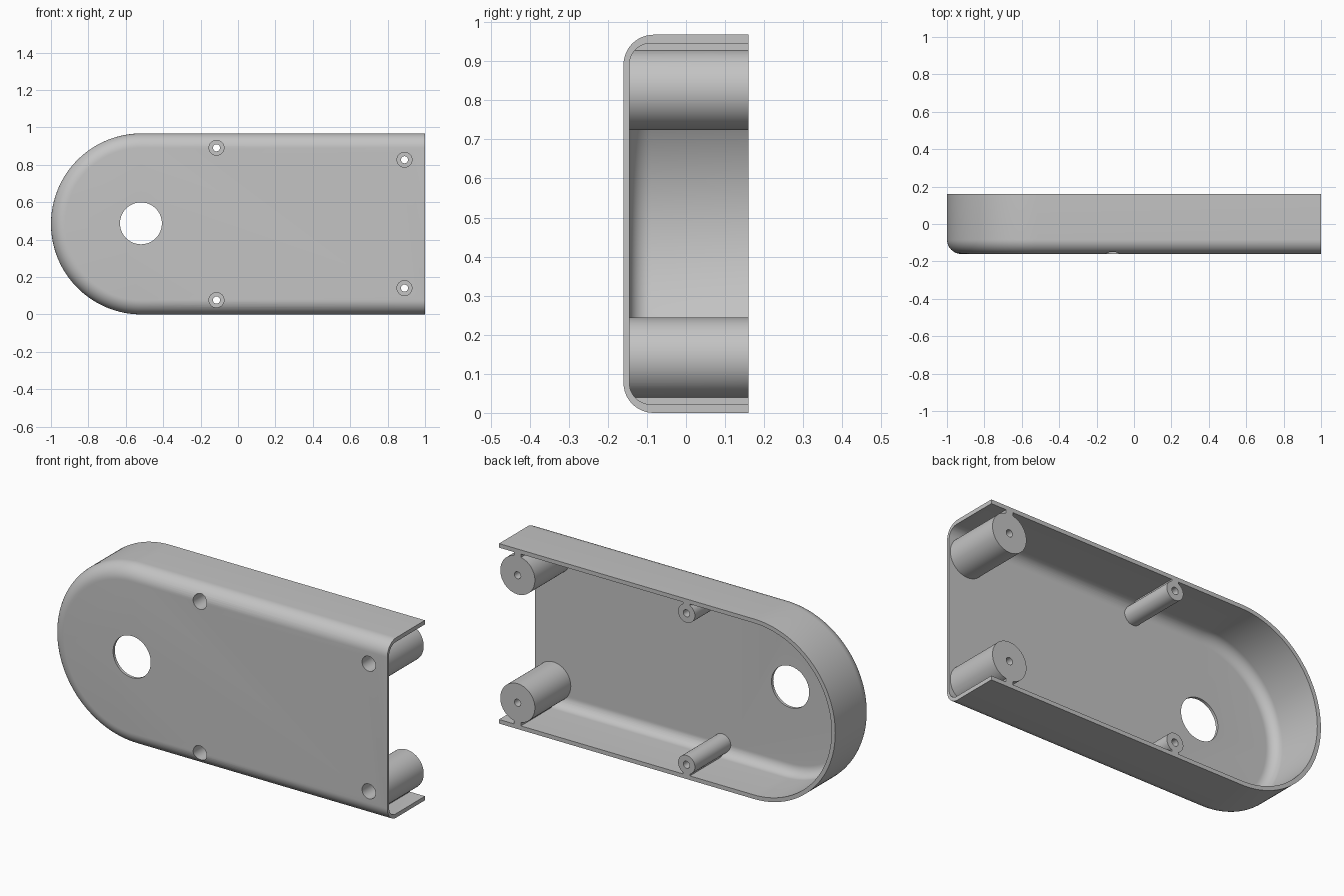
import bpy
import bmesh
from math import sin, cos, pi
from mathutils import Matrix

if "Cube" in bpy.data.objects:
    bpy.data.objects.remove(bpy.data.objects["Cube"])

RADIUS = 0.484            # rounded end, also half the height
ARC_X = RADIUS - 1        # centre of the rounded end
FRONT, BACK = -0.16, 0.16
FILLET, WALL, FLOOR = 0.077, 0.022, 0.015

grey = bpy.data.materials.new("plain grey")
grey.use_nodes = True
grey.diffuse_color = (0.55, 0.55, 0.55, 1)
grey.node_tree.nodes["Principled BSDF"].inputs["Base Color"].default_value = grey.diffuse_color


def finish(name, bm):
    bmesh.ops.recalc_face_normals(bm, faces=bm.faces)
    mesh = bpy.data.meshes.new(name)
    bm.to_mesh(mesh)
    bm.free()
    mesh.materials.append(grey)
    obj = bpy.data.objects.new(name, mesh)
    bpy.context.collection.objects.link(obj)
    return obj


def rounded_tray(name, inset, front, back, fillet, end_x):
    """Solid with one round end, one square end and a filleted front edge."""
    bm = bmesh.new()
    layers = [(inset, back)]
    for i in range(13):
        a = pi / 2 * i / 12
        layers.append((inset + fillet * (1 - cos(a)), front + fillet * (1 - sin(a))))
    rings = []
    for d, y in layers:
        r = RADIUS - d
        points = [(end_x, RADIUS + r)]
        for i in range(65):
            a = pi / 2 + pi * i / 64
            points.append((ARC_X + r * cos(a), RADIUS + r * sin(a)))
        points.append((end_x, RADIUS - r))
        rings.append([bm.verts.new((x, y, z)) for x, z in points])
    for a, b in zip(rings, rings[1:]):
        for i in range(len(a)):
            j = (i + 1) % len(a)
            bm.faces.new((a[i], a[j], b[j], b[i]))
    bm.faces.new(rings[0])
    bm.faces.new(rings[-1])
    return finish(name, bm)


def cylinder(name, x, z, radius, y0, y1, sides=48):
    bm = bmesh.new()
    bmesh.ops.create_cone(bm, cap_ends=True, segments=sides, radius1=radius,
                          radius2=radius, depth=y1 - y0)
    bm.transform(Matrix.Translation((x, (y0 + y1) / 2, z)) @ Matrix.Rotation(pi / 2, 4, 'X'))
    return finish(name, bm)


def box(name, x, z, width, height):
    bm = bmesh.new()
    bmesh.ops.create_cube(bm, size=1)
    bm.transform(Matrix.Translation((x, 0, z)) @ Matrix.Diagonal((width, 1, height, 1)))
    return finish(name, bm)


def subtract(target, cutter):
    cutter.hide_render = True
    mod = target.modifiers.new("cut", 'BOOLEAN')
    mod.operation = 'DIFFERENCE'
    mod.solver = 'EXACT'
    mod.object = cutter
    bpy.context.view_layer.objects.active = target
    bpy.ops.object.modifier_apply(modifier=mod.name)
    bpy.data.objects.remove(cutter)


housing = rounded_tray("housing", 0, FRONT, BACK, FILLET, 1)
cavity = rounded_tray("cavity", WALL, FRONT + FLOOR, 0.3, FILLET - WALL, 1.1)

# Screw posts: x, distance from mid height, radius, rib width
posts = [(0.89, 0.343, 0.103, 0.04), (-0.115, 0.407, 0.05, 0.04)]
spots = [(x, RADIUS + side * dz, r, w, side) for x, dz, r, w in posts for side in (1, -1)]

# Posts and ribs are left standing by carving them out of the cavity
for x, z, r, w, side in spots:
    subtract(cavity, cylinder("post", x, z, r, -0.4, 0.4, 64))
    subtract(cavity, box("rib", x, z + side * (r + 0.005), w, 0.06))
subtract(housing, cavity)

# Counterbored screw holes
for x, z, r, w, side in spots:
    subtract(housing, cylinder("screw_head_bore", x, z, 0.04, -0.3, 0.04))
    subtract(housing, cylinder("screw_hole", x, z, 0.019, -0.3, 0.3, 32))

# Large round opening in the front plate
subtract(housing, cylinder("front_opening", ARC_X - 0.003, RADIUS + 0.003, 0.112, -0.3, 0.3, 64))

bpy.ops.object.select_all(action='DESELECT')
housing.select_set(True)
bpy.context.view_layer.objects.active = housing
bpy.ops.object.shade_smooth_by_angle(angle=pi / 6)
